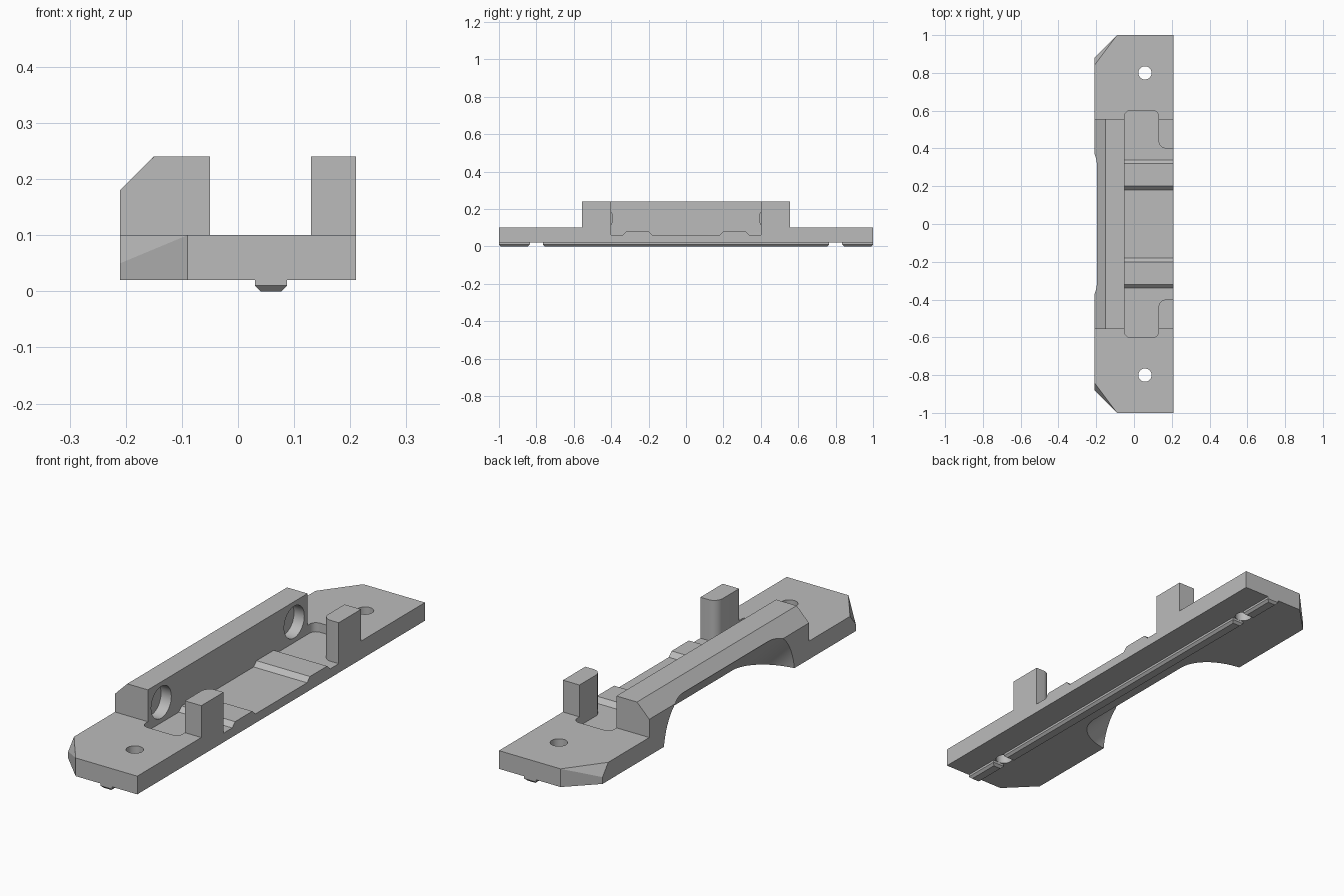
import bpy, bmesh, math
from mathutils import Vector

cube = bpy.data.objects.get("Cube")
if cube:
    bpy.data.objects.remove(cube, do_unlink=True)

grey = bpy.data.materials.new("plain_grey")
grey.use_nodes = True
COLOUR = (0.5, 0.5, 0.5, 1)
grey.diffuse_color = COLOUR
grey.node_tree.nodes["Principled BSDF"].inputs["Base Color"].default_value = COLOUR

X, Y, Z = Vector((1, 0, 0)), Vector((0, 1, 0)), Vector((0, 0, 1))


def finish(name, bm):
    bmesh.ops.recalc_face_normals(bm, faces=bm.faces)
    mesh = bpy.data.meshes.new(name)
    bm.to_mesh(mesh)
    bm.free()
    mesh.materials.append(grey)
    ob = bpy.data.objects.new(name, mesh)
    bpy.context.collection.objects.link(ob)
    return ob


def prism(name, outline, u, v, w, low, high):
    """Extrude an outline lying in the u-v plane along w."""
    bm = bmesh.new()
    face = bm.faces.new([bm.verts.new(u * a + v * b + w * low) for a, b in outline])
    new = bmesh.ops.extrude_face_region(bm, geom=[face])["geom"]
    bmesh.ops.translate(bm, vec=w * (high - low),
                        verts=[g for g in new if isinstance(g, bmesh.types.BMVert)])
    return finish(name, bm)


def hull(name, points):
    bm = bmesh.new()
    for p in points:
        bm.verts.new(p)
    bmesh.ops.convex_hull(bm, input=bm.verts)
    bmesh.ops.dissolve_limit(bm, angle_limit=0.01, verts=bm.verts, edges=bm.edges)
    return finish(name, bm)


def arc(cx, cy, r, start, end, steps=10):
    angles = [math.radians(start + (end - start) * i / steps) for i in range(steps + 1)]
    return [(cx + r * math.cos(a), cy + r * math.sin(a)) for a in angles]


def circle(cx, cy, r):
    return arc(cx, cy, r, 0, 360, 40)[:-1]


def combine(target, other, operation):
    mod = target.modifiers.new(operation.lower(), "BOOLEAN")
    mod.operation, mod.object, mod.solver = operation, other, "EXACT"
    bpy.context.view_layer.objects.active = target
    bpy.ops.object.modifier_apply(modifier=mod.name)
    bpy.data.objects.remove(other, do_unlink=True)


# Base plate with two clipped, sloping corners
corners = []
for s in (-1, 1):
    corners += [(x, s, z) for x in (0.21, -0.09) for z in (0.02, 0.1)]
    corners += [(-0.21, s * 0.88, 0.02), (-0.21, s * 0.88, 0.05), (-0.21, s * 0.84, 0.1)]
body = hull("bracket_body", corners)

# Raised block that becomes the long wall and the two posts
block = prism("raised_block", [(-0.21, 0.06), (0.21, 0.06), (0.21, 0.24), (-0.15, 0.24),
                               (-0.21, 0.18)], X, Z, Y, -0.555, 0.555)
combine(body, block, "UNION")

# Pocket: open on one side, with rounded ends running behind the posts
half = [(0.3, 0.4)] + arc(0.17, 0.44, 0.04, 270, 180)
half += arc(0.1, 0.57, 0.03, 0, 90) + arc(-0.02, 0.57, 0.03, 90, 180)
pocket = half + [(x, -y) for x, y in reversed(half)]
combine(body, prism("pocket_cutter", pocket, X, Y, Z, 0.06, 0.4), "DIFFERENCE")

# Sloping finger scoop under the long wall
scoop = arc(0.295, 0.16, 0.16, -90, 0, 14) + [(0.455, 0.4)]
scoop += [(-a, b) for a, b in reversed(scoop)]
combine(body, prism("scoop_cutter", scoop, Y, (-X - Z).normalized(),
                    (Z - X).normalized(), -0.6, 0.6), "DIFFERENCE")

# Screw holes in the plate and round recesses in the wall
for s in (-1, 1):
    combine(body, prism("screw_cutter", circle(0.058, s * 0.8, 0.035),
                        X, Y, Z, -0.1, 0.2), "DIFFERENCE")
    combine(body, prism("recess_cutter", circle(s * 0.462, 0.15, 0.07),
                        Y, Z, X, -0.1, 0), "DIFFERENCE")

bm = bmesh.new()
bm.from_mesh(body.data)
bmesh.ops.remove_doubles(bm, verts=bm.verts, dist=0.0001)
bmesh.ops.dissolve_limit(bm, angle_limit=0.01, verts=bm.verts, edges=bm.edges)
bm.to_mesh(body.data)
bm.free()

# Low ridges across the pocket floor
parts = [body]
for side, s in (("front", -1), ("back", 1)):
    ridge = [(s * 0.34, 0.06), (s * 0.32, 0.08), (s * 0.2, 0.08), (s * 0.18, 0.06)]
    parts.append(prism(side + "_ridge", ridge, Y, Z, X, -0.05, 0.21))


# Locating rail underneath, split at the screw holes, with chamfered lower edges
def rail(name, start, end, bevel=0.01):
    points = []
    for z, inset in ((0.02, 0), (0.01, 0), (0, bevel)):
        points += [(x, y, z) for x in (0.03 + inset, 0.087 - inset)
                   for y in (start + inset, end - inset)]
    parts.append(hull(name, points))


rail("front_rail", -1, -0.835)
rail("middle_rail", -0.765, 0.765)
rail("back_rail", 0.835, 1)

# Smooth the round surfaces and keep the corners sharp
bpy.ops.object.select_all(action="DESELECT")
for ob in parts:
    ob.select_set(True)
bpy.context.view_layer.objects.active = body
bpy.ops.object.shade_smooth_by_angle(angle=math.radians(25))
